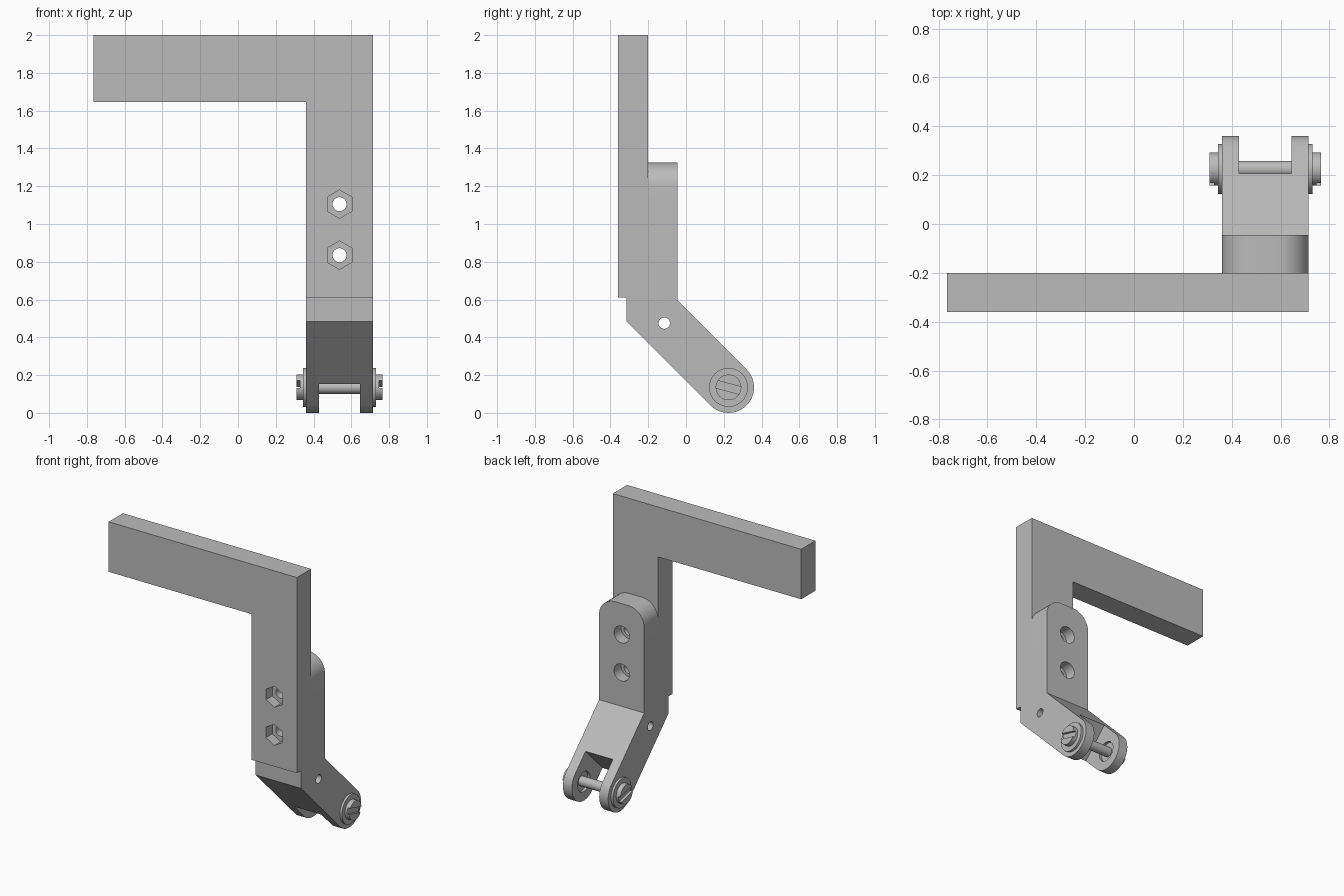
import bpy, bmesh
from math import sin, cos, pi, radians

scene = bpy.context.scene
if "Cube" in bpy.data.objects:
    bpy.data.objects.remove(bpy.data.objects["Cube"], do_unlink=True)

grey = bpy.data.materials.new("plain grey")
grey.use_nodes = True
grey.diffuse_color = (0.5, 0.5, 0.5, 1)
grey.node_tree.nodes["Principled BSDF"].inputs["Base Color"].default_value = (0.5, 0.5, 0.5, 1)


def prism(name, axis, points, low, high, round_top=0):
    """Extrude a profile along x (points are y, z) or along y (points are x, z)."""
    place = (lambda p, d: (d, p[0], p[1])) if axis == "x" else (lambda p, d: (p[0], d, p[1]))
    bm = bmesh.new()
    a = [bm.verts.new(place(p, low)) for p in points]
    b = [bm.verts.new(place(p, high)) for p in points]
    bm.faces.new(a)
    bm.faces.new(b)
    for i in range(len(a)):
        j = (i + 1) % len(a)
        bm.faces.new((a[i], a[j], b[j], b[i]))
    if round_top:
        top = max(v.co.z for v in bm.verts) - 0.001
        edges = [e for e in bm.edges if all(v.co.z > top for v in e.verts)
                 and abs(e.verts[0].co.y - e.verts[1].co.y) > 0.01]
        bmesh.ops.bevel(bm, geom=edges, offset=round_top, segments=10,
                        profile=0.5, affect="EDGES")
    bmesh.ops.recalc_face_normals(bm, faces=bm.faces)
    mesh = bpy.data.meshes.new(name)
    bm.to_mesh(mesh)
    bm.free()
    mesh.materials.append(grey)
    obj = bpy.data.objects.new(name, mesh)
    scene.collection.objects.link(obj)
    return obj


def ring(center, radius, sides=40, start=0.0, sweep=2 * pi):
    return [(center[0] + radius * cos(start + sweep * i / sides),
             center[1] + radius * sin(start + sweep * i / sides)) for i in range(sides)]


def strip(center, angle, s0, s1, half):
    """Rectangle running from s0 to s1 along a tilted line through center."""
    c, s = cos(angle), sin(angle)
    return [(center[0] + u * c - v * s, center[1] + u * s + v * c)
            for u, v in ((s0, -half), (s1, -half), (s1, half), (s0, half))]


def cut(obj, cutters):
    for cutter in cutters:
        cutter.hide_render = True
        mod = obj.modifiers.new("cut", "BOOLEAN")
        mod.operation = "DIFFERENCE"
        mod.solver = "EXACT"
        mod.object = cutter
    graph = bpy.context.evaluated_depsgraph_get()
    mesh = bpy.data.meshes.new_from_object(obj.evaluated_get(graph))
    obj.modifiers.clear()
    obj.data = mesh
    for cutter in cutters:
        bpy.data.objects.remove(cutter, do_unlink=True)


LEFT, RIGHT = 0.715, 0.36          # arm sides
MID = (LEFT + RIGHT) / 2
BOLT_HEIGHTS = (1.105, 0.835)
PIVOT = (0.225, 0.135)             # y, z of the pivot pin

# L-shaped bracket with hexagonal nut pockets
bracket = prism("bracket", "y", [(-0.765, 2), (-0.765, 1.645), (RIGHT, 1.645),
                                 (RIGHT, 0.61), (LEFT, 0.61), (LEFT, 2)], -0.36, -0.2)
cutters = []
for z in BOLT_HEIGHTS:
    cutters.append(prism("nut_pocket", "y", ring((MID, z), 0.075, 6, pi / 2), -0.5, -0.29))
    cutters.append(prism("bolt_hole", "y", ring((MID, z), 0.037), -0.45, 0.1))
cut(bracket, cutters)

# Bent arm with rounded top, rounded lower end, fork slot and holes
lower_end = ring(PIVOT, 0.135, 24, -3 * pi / 4, pi) + [(0.32, 0.23)]
arm = prism("arm", "x", [(-0.2, 1.325), (-0.2, 0.61), (-0.315, 0.61), (-0.315, 0.485)]
            + lower_end + [(-0.045, 0.595), (-0.045, 1.325)], RIGHT, LEFT, round_top=0.125)
cutters = [
    prism("fork_slot", "x", strip(PIVOT, -pi / 4, -0.16, 0.3, 0.3), 0.43, 0.645),
    prism("cross_hole", "x", ring((-0.115, 0.475), 0.03), 0.2, 0.9),
    prism("bushing_recess", "x", ring(PIVOT, 0.07), 0.41, 0.665),
]
for z in BOLT_HEIGHTS:
    cutters.append(prism("bolt_hole", "y", ring((MID, z), 0.037), -0.4, 0.1))
    cutters.append(prism("counterbore", "y", ring((MID, z), 0.06), -0.125, 0.1))
cut(arm, cutters)

# Pivot pin with a washer and slotted head on each side
pin = prism("pivot_pin", "x", ring(PIVOT, 0.034), 0.33, 0.745)
parts = [bracket, arm, pin]
for side, sign in (("left", 1), ("right", -1)):
    def span(a, b):
        return sorted((MID + sign * a, MID + sign * b))
    parts.append(prism(side + "_washer", "x", ring(PIVOT, 0.103), *span(0.1775, 0.194)))
    head = prism(side + "_screw_head", "x", ring(PIVOT, 0.068), *span(0.194, 0.2275))
    cut(head, [prism("screw_slot", "x", strip(PIVOT, radians(-15), -0.2, 0.2, 0.02),
                     *span(0.21, 0.3))])
    parts.append(head)

# Smooth the round walls, keep the edges sharp
for obj in scene.objects:
    obj.select_set(obj in parts)
bpy.context.view_layer.objects.active = arm
bpy.ops.object.shade_smooth_by_angle(angle=radians(25))
